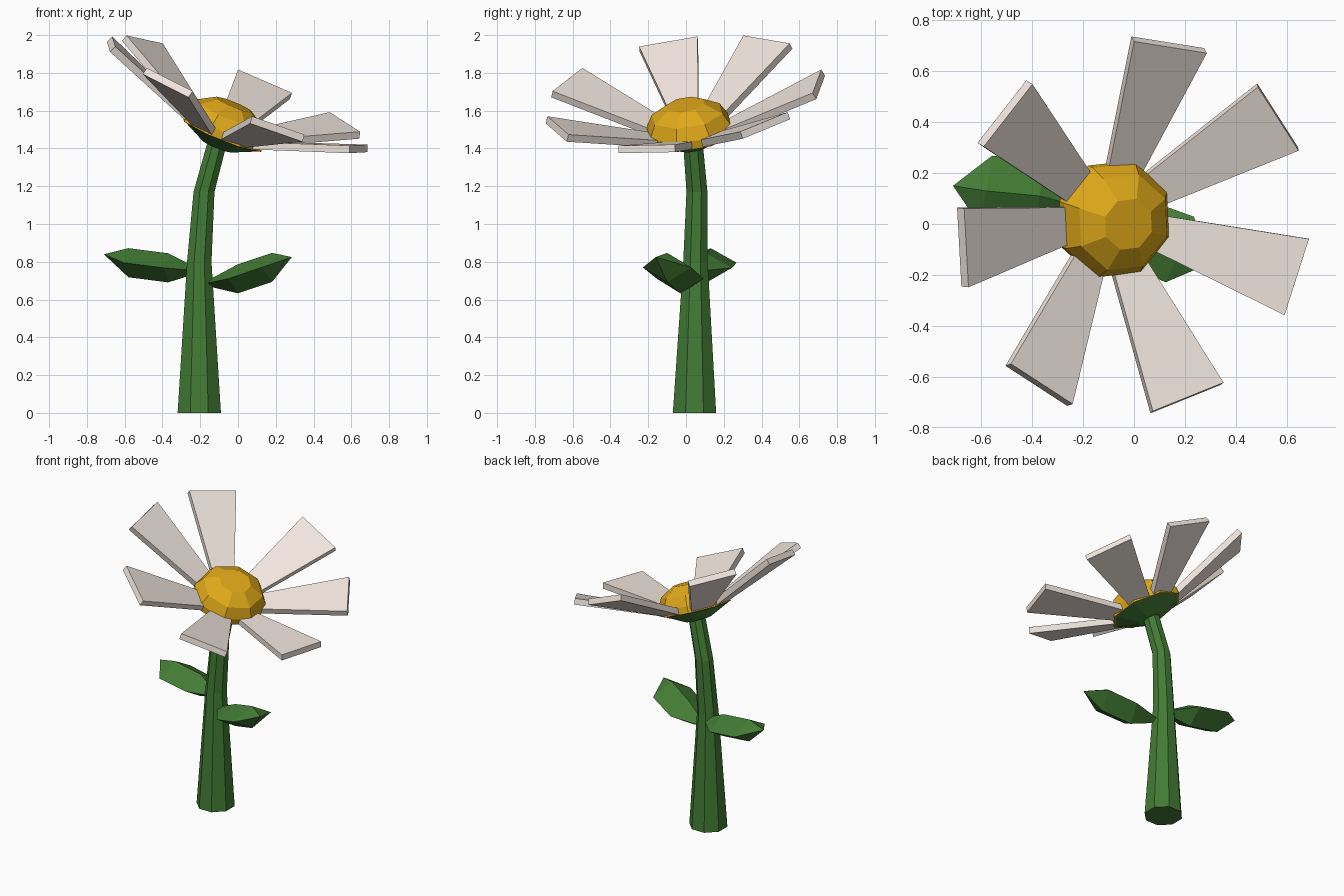
import bpy, bmesh, math
from mathutils import Vector, Matrix

if "Cube" in bpy.data.objects:
    bpy.data.objects.remove(bpy.data.objects["Cube"])


def material(name, rgb):
    m = bpy.data.materials.new(name)
    m.diffuse_color = (*rgb, 1)
    m.use_nodes = True
    m.node_tree.nodes["Principled BSDF"].inputs["Base Color"].default_value = m.diffuse_color
    return m


GREEN = material("leaf_green", (0.055, 0.20, 0.035))
YELLOW = material("golden_yellow", (0.75, 0.40, 0.01))
CREAM = material("petal_cream", (0.88, 0.79, 0.73))


def finish(bm, name, mat, matrix=Matrix()):
    bmesh.ops.recalc_face_normals(bm, faces=bm.faces)
    bm.transform(matrix)
    me = bpy.data.meshes.new(name)
    bm.to_mesh(me)
    bm.free()
    me.materials.append(mat)
    ob = bpy.data.objects.new(name, me)
    bpy.context.collection.objects.link(ob)
    return ob


def loft(name, rings, mat, sides=8, turn=0.0, matrix=Matrix()):
    """Join polygon rings given as (x, y, z, radius) and cap both ends."""
    bm = bmesh.new()
    loops = []
    for x, y, z, r in rings:
        loops.append([bm.verts.new((x + r * math.cos(turn + math.tau * i / sides),
                                    y + r * math.sin(turn + math.tau * i / sides), z))
                      for i in range(sides)])
    for a, b in zip(loops, loops[1:]):
        for i in range(sides):
            j = (i + 1) % sides
            bm.faces.new((a[i], a[j], b[j], b[i]))
    bm.faces.new(loops[0])
    bm.faces.new(loops[-1])
    return finish(bm, name, mat, matrix)


# Bent, tapering stem
loft("stem", [(-0.205, 0.045, 0, 0.124), (-0.205, 0.05, 0.80, 0.07),
              (-0.18, 0.058, 1.17, 0.06), (-0.105, 0.035, 1.45, 0.056)],
     GREEN, turn=math.pi / 8)


# Leaves: diamond cross-sections between a base point and a tip
def leaf(name, base, mid, outer, tip):
    base, tip = Vector(base), Vector(tip)
    d = tip - base
    side = Vector((-d.y, d.x, 0)).normalized()
    bm = bmesh.new()
    ends = [bm.verts.new(base), bm.verts.new(tip)]
    rings = []
    for c, w in ((mid, 0.135), (outer, 0.14)):
        offs = (side * w, Vector((0, 0, 0.077)), -side * w, Vector((0, 0, -0.077)))
        rings.append([bm.verts.new(Vector(c) + o) for o in offs])
    for i in range(4):
        j = (i + 1) % 4
        bm.faces.new((ends[0], rings[0][i], rings[0][j]))
        bm.faces.new((rings[0][i], rings[1][i], rings[1][j], rings[0][j]))
        bm.faces.new((rings[1][i], ends[1], rings[1][j]))
    finish(bm, name, GREEN)


leaf("left_leaf", (-0.18, 0.06, 0.75), (-0.37, 0.11, 0.768),
     (-0.58, 0.13, 0.795), (-0.71, 0.15, 0.84))
leaf("right_leaf", (-0.20, 0.05, 0.68), (0.0, -0.03, 0.71),
     (0.18, -0.10, 0.77), (0.285, -0.16, 0.825))

# Tilted frame of the flower head
normal = Vector((0.41, -0.15, 1)).normalized()
tilt = Vector((0, 0, 1)).rotation_difference(normal).to_matrix().to_4x4()
head = Matrix.Translation((-0.08, 0.02, 1.49)) @ tilt

# Faceted centre and green cup beneath it
turn = math.radians(27)
loft("flower_centre", [(0, 0, -0.015, 0.238), (0, 0, 0.03, 0.236),
                       (0, 0, 0.10, 0.197), (0, 0, 0.155, 0.105)],
     YELLOW, turn=turn, matrix=head)
loft("calyx", [(0, 0, -0.085, 0.085), (0, 0, -0.015, 0.23)],
     GREEN, turn=turn, matrix=head)


# Petals: flaring flat slabs rising outwards
def petal(name, degrees):
    bm = bmesh.new()
    drop = Vector((0.015, 0, -0.037))
    top = [Vector(p) for p in ((0.16, -0.066, 0.012), (0.72, -0.157, 0.235),
                               (0.72, 0.157, 0.235), (0.16, 0.066, 0.012))]
    upper = [bm.verts.new(p) for p in top]
    lower = [bm.verts.new(p + drop) for p in top]
    bm.faces.new(upper)
    bm.faces.new(lower[::-1])
    for i in range(4):
        j = (i + 1) % 4
        bm.faces.new((upper[i], lower[i], lower[j], upper[j]))
    finish(bm, name, CREAM, head @ Matrix.Rotation(math.radians(degrees), 4, 'Z'))


for k, a in enumerate((80, 35, -17.5, -70.5, -122, -175, 140.5)):
    petal(f"petal_{k + 1}", a)
